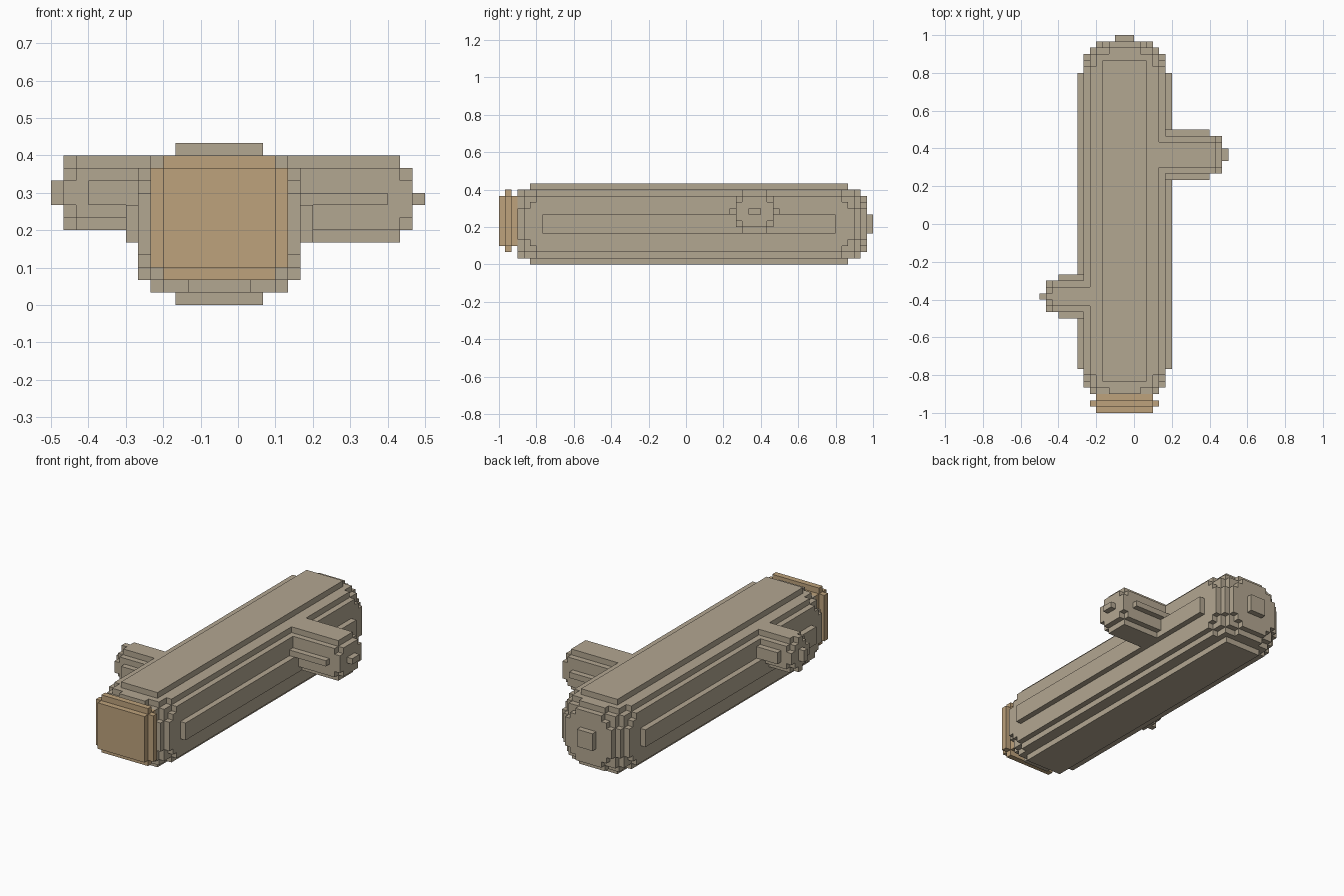
import bpy, bmesh, math
from mathutils import Vector

UNIT = 1 / 30  # one block

cube = bpy.data.objects.get("Cube")
if cube:
    bpy.data.objects.remove(cube, do_unlink=True)


def make_material(name, rgb):
    mat = bpy.data.materials.new(name)
    mat.use_nodes = True
    color = (*rgb, 1)
    mat.diffuse_color = color
    mat.node_tree.nodes["Principled BSDF"].inputs["Base Color"].default_value = color
    return mat


def block_solid(name, boxes, mat):
    """Fuse boxes (x0, x1, y0, y1, z0, z1 in blocks) into one clean shell."""
    cells = set()
    for x0, x1, y0, y1, z0, z1 in boxes:
        cells.update((x, y, z) for x in range(x0, x1)
                     for y in range(y0, y1) for z in range(z0, z1))
    bm = bmesh.new()
    verts = {}

    def vert(p):
        if p not in verts:
            verts[p] = bm.verts.new(Vector(p) * UNIT)
        return verts[p]

    for cell in cells:
        for axis in range(3):
            for side in (0, 1):
                near = list(cell)
                near[axis] += 2 * side - 1
                if tuple(near) in cells:
                    continue
                ring = []
                for a, b in ((0, 0), (1, 0), (1, 1), (0, 1)):
                    p = list(cell)
                    p[axis] += side
                    p[(axis + 1) % 3] += a
                    p[(axis + 2) % 3] += b
                    ring.append(vert(tuple(p)))
                bm.faces.new(ring if side else ring[::-1])
    # Merge the block faces into large flat ones
    bmesh.ops.dissolve_limit(bm, angle_limit=math.radians(1),
                             verts=bm.verts[:], edges=bm.edges[:])
    mesh = bpy.data.meshes.new(name)
    bm.to_mesh(mesh)
    bm.free()
    mesh.materials.append(mat)
    obj = bpy.data.objects.new(name, mesh)
    bpy.context.collection.objects.link(obj)
    return obj


bark = make_material("grey brown bark", (0.45, 0.385, 0.285))
wood = make_material("tan cut wood", (0.51, 0.36, 0.20))


def log_box(half_x, back, half_z):
    """Box centred on the log axis; half sizes count from the centre block."""
    return (-2 - half_x, -1 + half_x, 1 - back, back, 6 - half_z, 7 + half_z)


# Log: stepped round section with rounded ends (half width, back end, half height)
log_steps = [
    (7, 24, 1), (3, 26, 6),                # side strips, top and bottom plates
    (6, 25, 4), (5, 25, 5),                # main section
    (6, 26, 3), (5, 26, 4), (4, 26, 5),    # end rounding
    (6, 27, 2), (5, 27, 4), (4, 27, 5),
    (5, 28, 2), (4, 28, 4), (2, 28, 5),
    (4, 29, 2), (3, 29, 3), (2, 29, 4),
    (1, 30, 1),                            # end knob
]
log_boxes = [log_box(*s) for s in log_steps]
# The front end stops where the cut wood begins
log_boxes = [(a, b, max(c, -27), d, e, f) for a, b, c, d, e, f in log_boxes]
block_solid("log", log_boxes, bark)

# Cut end: neck, wider rim and face
block_solid("cut_end", [
    (-6, 3, -30, -27, 3, 11),
    (-7, 4, -29, -28, 3, 11),
    (-6, 3, -29, -28, 2, 12),
], wood)

# Left branch stub
block_solid("left_branch", [
    (4, 13, 9, 13, 5, 12),
    (4, 13, 8, 14, 6, 11),
    (4, 12, 7, 15, 8, 9),
    (13, 14, 9, 13, 6, 11),
    (13, 14, 8, 14, 7, 10),
    (14, 15, 10, 12, 8, 9),
], bark)

# Right branch stub
block_solid("right_branch", [
    (-13, -7, -13, -10, 6, 12),
    (-13, -7, -14, -9, 7, 11),
    (-12, -7, -15, -8, 8, 10),
    (-14, -13, -13, -10, 7, 11),
    (-14, -13, -14, -9, 8, 10),
    (-14, -13, -12, -11, 6, 12),
    (-15, -14, -12, -11, 8, 10),
], bark)
